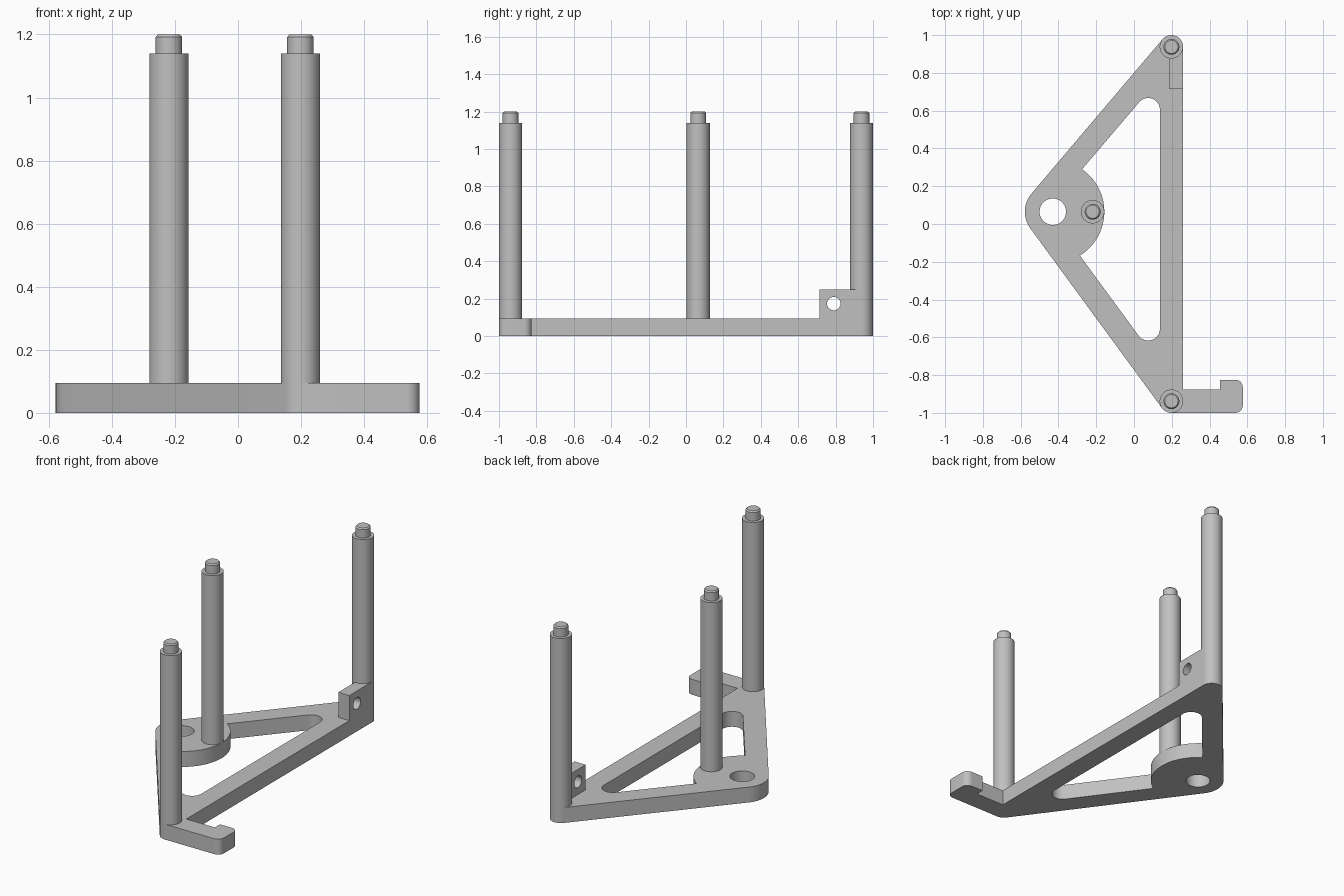
import bpy
import bmesh
from math import acos, ceil, cos, hypot, radians, sin, atan2, degrees, pi
from mathutils import Matrix

cube = bpy.data.objects.get("Cube")
if cube:
    bpy.data.objects.remove(cube, do_unlink=True)

grey = bpy.data.materials.new("plain grey")
grey.use_nodes = True
colour = (0.53, 0.53, 0.53, 1)
grey.diffuse_color = colour
grey.node_tree.nodes["Principled BSDF"].inputs["Base Color"].default_value = colour

PLATE = 0.095                      # base thickness
POST_R, POST_TOP, TIP_R, TIP_TOP = 0.062, 1.14, 0.042, 1.2
APEX, APEX_R, BOSS_R = (-0.43, 0.065), 0.148, 0.273
BACK, FRONT = (0.198, 0.938), (0.198, -0.938)


def arc(centre, r, start, end, step=6):
    """Points on an arc, angles in degrees."""
    n = max(2, ceil(abs(end - start) / step))
    angles = [radians(start + (end - start) * i / n) for i in range(n + 1)]
    return [(centre[0] + r * cos(a), centre[1] + r * sin(a)) for a in angles]


def finish(name, mesh):
    mesh.materials.clear()
    mesh.materials.append(grey)
    obj = bpy.data.objects.new(name, mesh)
    bpy.context.collection.objects.link(obj)
    bpy.ops.object.select_all(action="DESELECT")
    obj.select_set(True)
    bpy.context.view_layer.objects.active = obj
    bpy.ops.object.shade_smooth_by_angle(angle=radians(30))
    return obj


def extrusion(name, loops, depth, matrix):
    """Extrude an outline with holes from local z = 0 to depth."""
    curve = bpy.data.curves.new(name, "CURVE")
    curve.dimensions, curve.fill_mode = "2D", "BOTH"
    curve.extrude = depth / 2
    for loop in loops:
        spline = curve.splines.new("POLY")
        spline.points.add(len(loop) - 1)
        for p, (x, y) in zip(spline.points, loop):
            p.co = (x, y, 0, 1)
        spline.use_cyclic_u = True
    temp = bpy.data.objects.new(name + " helper", curve)
    bpy.context.collection.objects.link(temp)
    bpy.context.view_layer.update()
    mesh = bpy.data.meshes.new_from_object(temp)
    bpy.data.objects.remove(temp, do_unlink=True)
    bm = bmesh.new()
    bm.from_mesh(mesh)
    bmesh.ops.remove_doubles(bm, verts=bm.verts, dist=1e-5)
    bmesh.ops.transform(bm, matrix=matrix @ Matrix.Translation((0, 0, depth / 2)), verts=bm.verts)
    bmesh.ops.recalc_face_normals(bm, faces=bm.faces)
    bm.to_mesh(mesh)
    bm.free()
    return finish(name, mesh)


def tangent_angle(target, side):
    """Direction of the outer normal of the edge from the apex to a corner."""
    dx, dy = target[0] - APEX[0], target[1] - APEX[1]
    return degrees(atan2(dy, dx) + side * acos((APEX_R - POST_R) / hypot(dx, dy)))


# Base frame: rounded triangle with a hook arm at the front corner
upper = tangent_angle(BACK, 1)
lower = tangent_angle(FRONT, -1) + 360
hook_x, hook_y, round_r = 0.576, -0.825, 0.04
outline = (
    arc(APEX, APEX_R, upper, lower)
    + arc(FRONT, POST_R, lower, 270)
    + arc((hook_x - round_r, -1 + round_r), round_r, -90, 0, 10)
    + arc((hook_x - round_r, hook_y - round_r), round_r, 0, 90, 10)
    + [(0.455, hook_y), (0.455, -0.875), (0.26, -0.875)]
    + arc(BACK, POST_R, 0, upper)
)
# Triangular opening, bitten into by the round boss
opening = (
    arc(APEX, BOSS_R, 55.4, -58.3, 4)
    + arc((0.075, -0.555), POST_R, lower, 360)
    + arc((0.075, 0.605), POST_R, 0, upper)
)
bore = arc(APEX, 0.07, 0, 360)[:-1]
extrusion("base_frame", [outline, opening, bore], PLATE, Matrix.Identity(4))

# Drilled lug beside the back post, extruded along x
lug = [(0.715, PLATE), (0.938, PLATE), (0.938, 0.25), (0.715, 0.25)]
lug_hole = arc((0.79, 0.173), 0.036, 0, 360, 10)[:-1]
axes = Matrix(((0, 0, 1, 0.185), (1, 0, 0, 0), (0, 1, 0, 0), (0, 0, 0, 1)))
extrusion("drilled_lug", [lug, lug_hole], 0.075, axes)


# Posts: stepped lathe profile with a chamfered tip
def post(name, centre):
    profile = [(0, PLATE), (POST_R, PLATE), (POST_R, POST_TOP), (TIP_R, POST_TOP),
               (TIP_R, TIP_TOP - 0.008), (TIP_R - 0.007, TIP_TOP), (0, TIP_TOP)]
    bm = bmesh.new()
    verts = [bm.verts.new((r, 0, z)) for r, z in profile]
    edges = [bm.edges.new(pair) for pair in zip(verts, verts[1:])]
    bmesh.ops.spin(bm, geom=verts + edges, cent=(0, 0, 0), axis=(0, 0, 1),
                   angle=2 * pi, steps=60)
    bmesh.ops.remove_doubles(bm, verts=bm.verts, dist=1e-5)
    bmesh.ops.recalc_face_normals(bm, faces=bm.faces)
    bmesh.ops.translate(bm, vec=(*centre, 0), verts=bm.verts)
    mesh = bpy.data.meshes.new(name)
    bm.to_mesh(mesh)
    bm.free()
    finish(name, mesh)


for name, centre in (("back_post", BACK), ("front_post", FRONT),
                     ("boss_post", (-0.219, 0.065))):
    post(name, centre)
